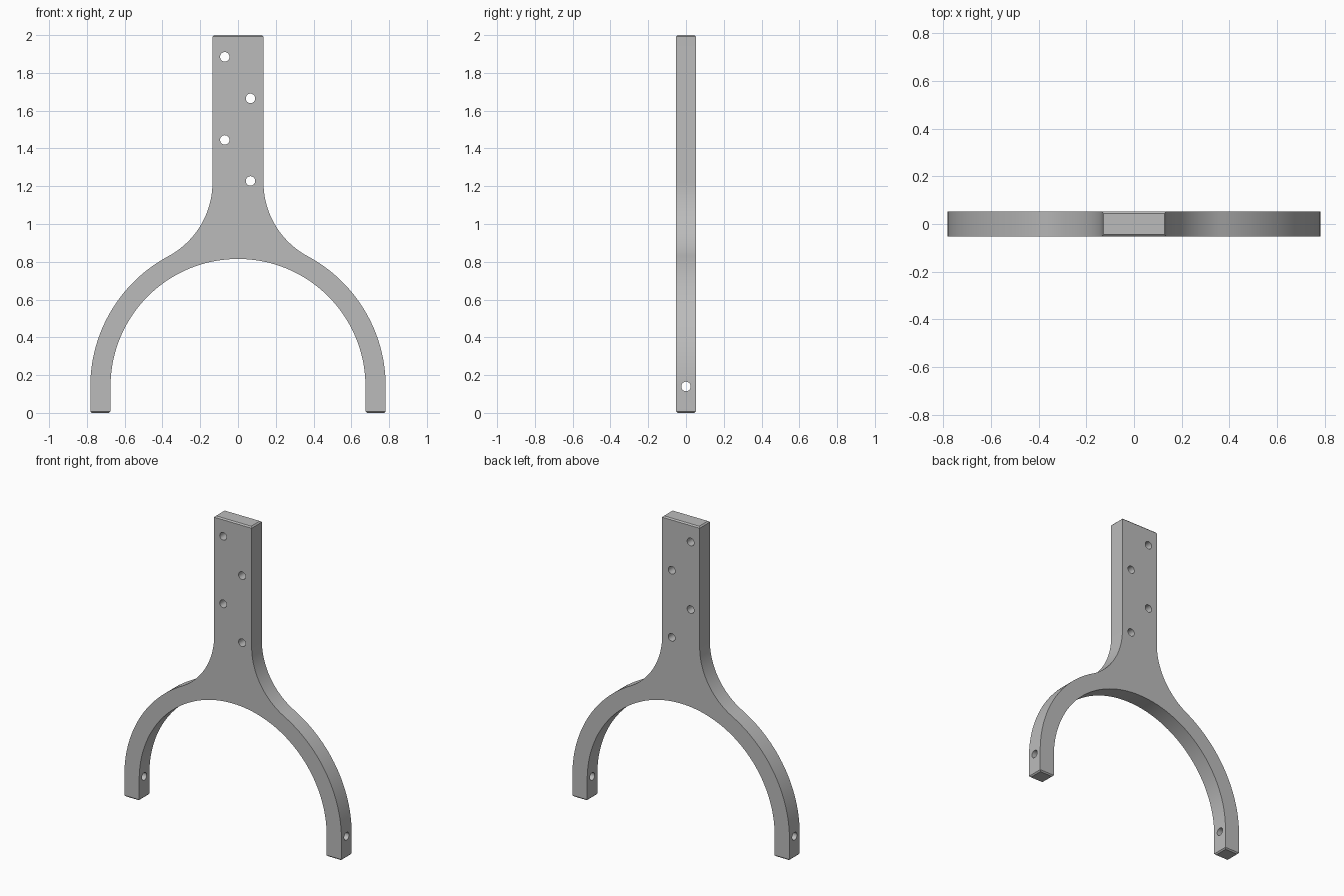
import bpy, bmesh
from math import sin, cos, pi, atan2, hypot
from mathutils import Matrix, Vector

cube = bpy.data.objects.get("Cube")
if cube:
    bpy.data.objects.remove(cube, do_unlink=True)

HALF_T = 0.0525            # half thickness
ARCH_Z, R_IN, R_OUT = 0.14, 0.675, 0.782
STEM_X, FILLET_Z, TOP = 0.135, 1.22, 2.0
HOLE_R, CHAMFER = 0.025, 0.008

grey = bpy.data.materials.new("plain grey")
grey.use_nodes = True
grey.diffuse_color = (0.5, 0.5, 0.5, 1)
grey.node_tree.nodes["Principled BSDF"].inputs["Base Color"].default_value = (0.5, 0.5, 0.5, 1)


def arc(cx, cz, r, a0, a1, n):
    return [(cx + r * cos(a0 + (a1 - a0) * i / n), cz + r * sin(a0 + (a1 - a0) * i / n))
            for i in range(n + 1)]


def make_object(name, bm):
    bmesh.ops.recalc_face_normals(bm, faces=bm.faces)
    mesh = bpy.data.meshes.new(name)
    bm.to_mesh(mesh)
    bm.free()
    mesh.materials.append(grey)
    ob = bpy.data.objects.new(name, mesh)
    bpy.context.collection.objects.link(ob)
    return ob


# Fillet tangent to both the stem side and the outer arch
h = FILLET_Z - ARCH_Z
fr = (STEM_X**2 + h**2 - R_OUT**2) / (2 * (R_OUT - STEM_X))
fx = STEM_X + fr
join = atan2(h, fx)

# Right half of the outer outline from foot to stem top, then mirrored
side = [(R_OUT, 0)] + arc(0, ARCH_Z, R_OUT, 0, join, 32)
side += arc(fx, FILLET_Z, fr, join + pi, pi, 24)[1:] + [(STEM_X, TOP)]
outline = side + [(-x, z) for x, z in reversed(side)]
outline += [(-R_IN, 0)] + arc(0, ARCH_Z, R_IN, pi, 0, 72) + [(R_IN, 0)]

# Solid fork body
bm = bmesh.new()
face = bm.faces.new([bm.verts.new((x, -HALF_T, z)) for x, z in outline])
ext = bmesh.ops.extrude_face_region(bm, geom=[face])
bmesh.ops.translate(bm, vec=(0, 2 * HALF_T, 0),
                    verts=[g for g in ext["geom"] if isinstance(g, bmesh.types.BMVert)])

# Small chamfers around the stem top and both feet
ends = [e for e in bm.edges
        if all(v.co.z < 1e-5 for v in e.verts) or all(v.co.z > TOP - 1e-5 for v in e.verts)]
bmesh.ops.bevel(bm, geom=ends, offset=CHAMFER, offset_type='OFFSET', segments=1,
                profile=0.5, affect='EDGES')
fork = make_object("fork_bracket", bm)

# Cutters: staggered stem holes and one pin hole through each leg
bm = bmesh.new()
holes = [(Vector((x, 0, z)), Matrix.Rotation(pi / 2, 4, 'X'))
         for x, z in ((-0.07, 1.885), (0.066, 1.665), (-0.07, 1.445), (0.066, 1.228))]
holes += [(Vector((s * (R_IN + R_OUT) / 2, 0, ARCH_Z)), Matrix.Rotation(pi / 2, 4, 'Y'))
          for s in (-1, 1)]
for pos, rot in holes:
    bmesh.ops.create_cone(bm, cap_ends=True, segments=32, radius1=HOLE_R, radius2=HOLE_R,
                          depth=0.3, matrix=Matrix.Translation(pos) @ rot)
cutter = make_object("hole_cutter", bm)
cutter.hide_render = True

bpy.ops.object.select_all(action='DESELECT')
fork.select_set(True)
bpy.context.view_layer.objects.active = fork
mod = fork.modifiers.new("holes", 'BOOLEAN')
mod.operation, mod.solver, mod.object = 'DIFFERENCE', 'EXACT', cutter
bpy.ops.object.modifier_apply(modifier=mod.name)
bpy.data.objects.remove(cutter, do_unlink=True)
bpy.ops.object.shade_smooth_by_angle(angle=pi / 6)
